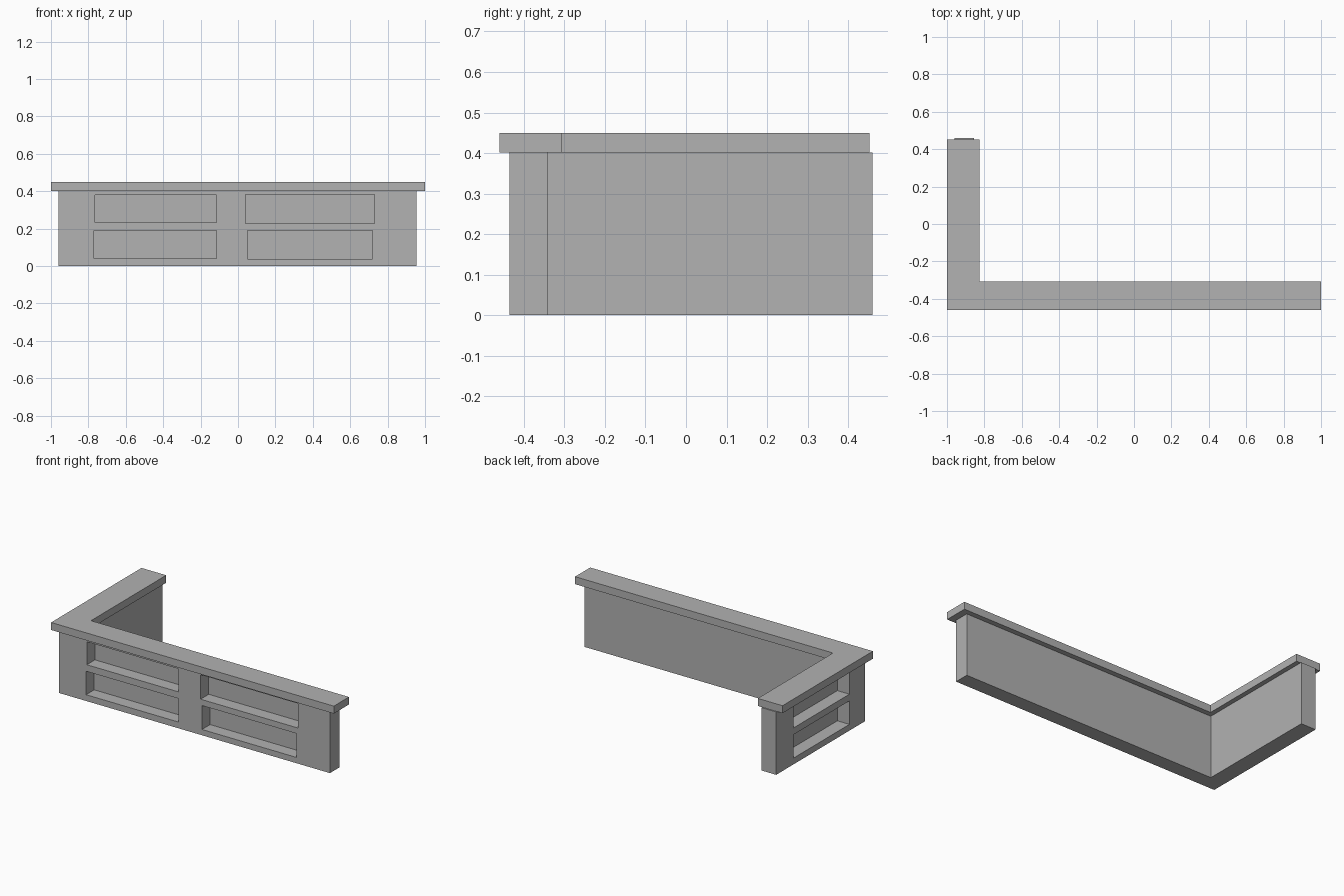
import bpy, bmesh

if "Cube" in bpy.data.objects:
    bpy.data.objects.remove(bpy.data.objects["Cube"])

grey = bpy.data.materials.new("counter grey")
grey.diffuse_color = (0.445, 0.445, 0.445, 1)
grey.use_nodes = True
grey.node_tree.nodes["Principled BSDF"].inputs["Base Color"].default_value = grey.diffuse_color


def make_object(name, bm):
    bmesh.ops.recalc_face_normals(bm, faces=bm.faces)
    mesh = bpy.data.meshes.new(name)
    bm.to_mesh(mesh)
    bm.free()
    mesh.materials.append(grey)
    obj = bpy.data.objects.new(name, mesh)
    bpy.context.collection.objects.link(obj)
    return obj


def extrude_outline(bm, outline, z0, z1):
    face = bm.faces.new([bm.verts.new((x, y, z0)) for x, y in outline])
    top = bmesh.ops.extrude_face_region(bm, geom=[face])["geom"]
    verts = [v for v in top if isinstance(v, bmesh.types.BMVert)]
    bmesh.ops.translate(bm, verts=verts, vec=(0, 0, z1 - z0))


def l_prism(name, x0, x1, y0, y1, inner_x, inner_y, z0, z1):
    bm = bmesh.new()
    extrude_outline(bm, [(x0, y0), (x1, y0), (x1, inner_y), (inner_x, inner_y),
                         (inner_x, y1), (x0, y1)], z0, z1)
    return make_object(name, bm)


# L-shaped counter wall and overhanging worktop
wall = l_prism("counter_wall", -0.96, 0.955, -0.435, 0.46, -0.855, -0.34, 0, 0.402)
l_prism("worktop", -1, 1, -0.46, 0.453, -0.825, -0.307, 0.402, 0.45)

# Deep shelf recesses: x0, x1, y0, y1, z0, z1
FRONT, FRONT_BACK = -0.5, -0.353
SIDE, SIDE_BACK = -1.05, -0.875
recesses = [
    (-0.77, -0.115, FRONT, FRONT_BACK, 0.04, 0.19),
    (-0.765, -0.115, FRONT, FRONT_BACK, 0.233, 0.38),
    (0.05, 0.72, FRONT, FRONT_BACK, 0.037, 0.19),
    (0.04, 0.73, FRONT, FRONT_BACK, 0.228, 0.384),
    (SIDE, SIDE_BACK, -0.28, 0.285, 0.04, 0.19),
    (SIDE, SIDE_BACK, -0.28, 0.285, 0.233, 0.382),
]
bm = bmesh.new()
for x0, x1, y0, y1, z0, z1 in recesses:
    extrude_outline(bm, [(x0, y0), (x1, y0), (x1, y1), (x0, y1)], z0, z1)
cutter = make_object("shelf_cutter", bm)

# Cut the shelves into the wall, then drop the cutter
cut = wall.modifiers.new("shelves", "BOOLEAN")
cut.operation = "DIFFERENCE"
cut.solver = "EXACT"
cut.object = cutter
bpy.context.view_layer.objects.active = wall
bpy.ops.object.modifier_apply(modifier=cut.name)
bpy.data.objects.remove(cutter)
